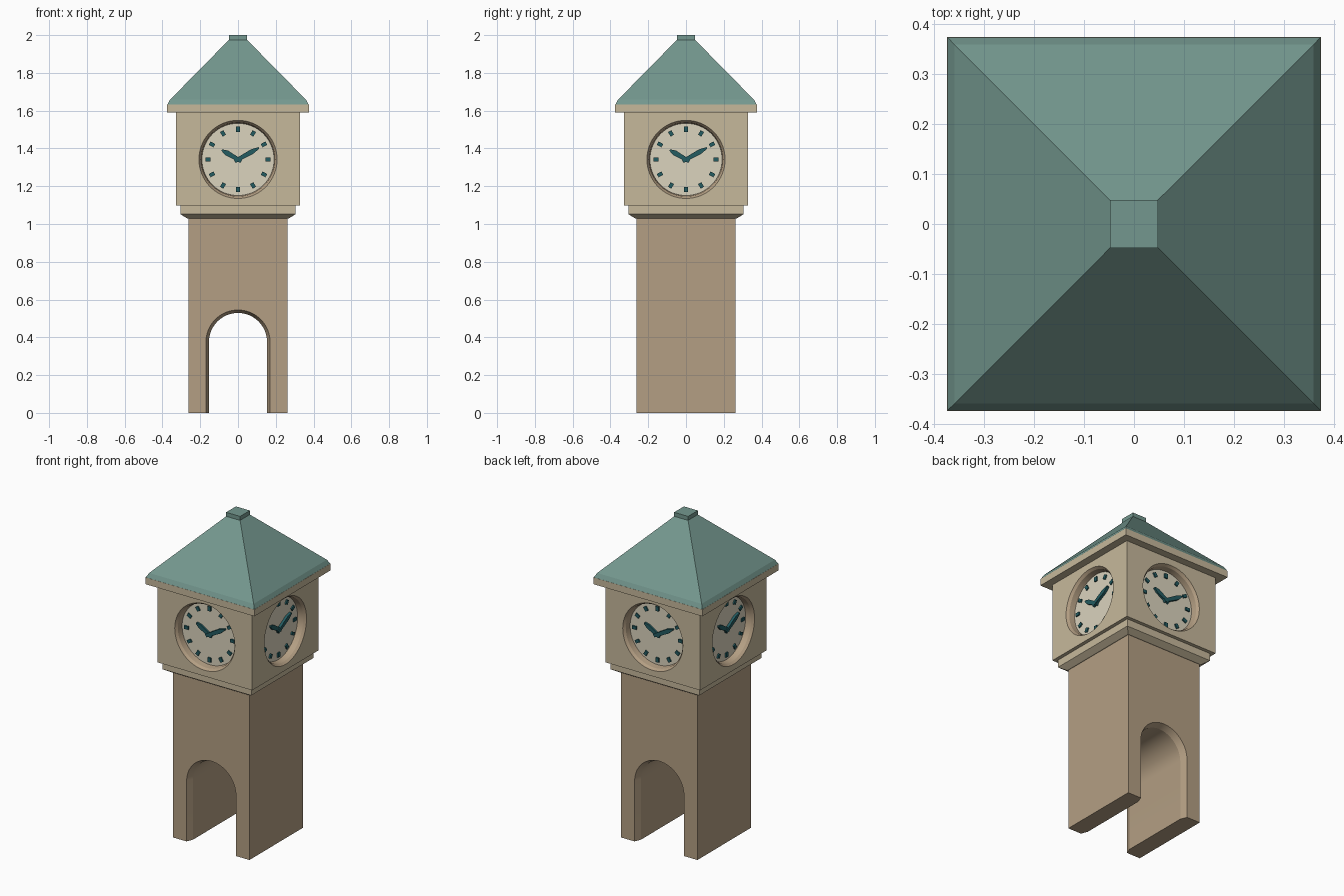
import bpy, bmesh, math
from mathutils import Matrix, Vector

if "Cube" in bpy.data.objects:
    bpy.data.objects.remove(bpy.data.objects["Cube"])


def material(name, r, g, b):
    m = bpy.data.materials.new(name)
    m.diffuse_color = [(c / 255) ** 2.2 for c in (r, g, b)] + [1]
    m.use_nodes = True
    m.node_tree.nodes["Principled BSDF"].inputs["Base Color"].default_value = m.diffuse_color
    return m


TAN = material("tan_stone", 178, 157, 130)
CREAM = material("cream_stone", 197, 183, 154)
FACE = material("dial_face", 218, 210, 188)
GREEN = material("roof_green", 115, 150, 141)
TEAL = material("dark_teal", 40, 92, 97)


def loft(name, solids, mat, turn=0):
    """Each solid is a list of matching rings, skinned and capped."""
    bm = bmesh.new()
    for rings in solids:
        vs = [[bm.verts.new(p) for p in ring] for ring in rings]
        n = len(vs[0])
        for a, b in zip(vs, vs[1:]):
            for i in range(n):
                j = (i + 1) % n
                bm.faces.new((a[i], a[j], b[j], b[i]))
        bm.faces.new(vs[0])
        bm.faces.new(vs[-1])
    bmesh.ops.recalc_face_normals(bm, faces=bm.faces)
    bm.transform(Matrix.Rotation(turn * math.pi / 2, 4, 'Z'))
    me = bpy.data.meshes.new(name)
    bm.to_mesh(me)
    bm.free()
    me.materials.append(mat)
    ob = bpy.data.objects.new(name, me)
    bpy.context.collection.objects.link(ob)
    return ob


def square(h, z):
    return [(-h, -h, z), (h, -h, z), (h, h, z), (-h, h, z)]


def tower_part(name, profile, mat):
    return loft(name, [[square(h, z) for h, z in profile]], mat)


def circle(r, y, n=64):
    return [(r * math.cos(2 * math.pi * i / n), y,
             ZC + r * math.sin(2 * math.pi * i / n)) for i in range(n)]


def arch(r, y, n=32):
    pts = [(-r, y, -0.1), (r, y, -0.1)]
    return pts + [(r * math.cos(math.pi * i / n), y,
                   0.375 + r * math.sin(math.pi * i / n)) for i in range(n + 1)]


def flat(points, angle, y0, y1):
    """Plate on the dial: (across, along) points turned clockwise from 12."""
    s, c = math.sin(angle), math.cos(angle)
    pts = [(u * c + v * s, ZC - u * s + v * c) for u, v in points]
    return [[(x, y, z) for x, z in pts] for y in (y0, y1)]


def cut(ob, cutters):
    for c in cutters:
        m = ob.modifiers.new("cut", 'BOOLEAN')
        m.operation, m.solver, m.object = 'DIFFERENCE', 'EXACT', c
        m.material_mode = 'TRANSFER'
    dg = bpy.context.evaluated_depsgraph_get()
    me = bpy.data.meshes.new_from_object(ob.evaluated_get(dg))
    ob.modifiers.clear()
    ob.data = me
    for c in cutters:
        bpy.data.objects.remove(c)
    bpy.ops.object.select_all(action='DESELECT')
    ob.select_set(True)
    bpy.context.view_layer.objects.active = ob
    bpy.ops.object.shade_smooth_by_angle(angle=math.radians(10))


ZC = 1.342     # dial centre height
HS = 0.263     # shaft half width
HB = 0.327     # clock room half width

# Shaft with a chamfered archway running front to back
shaft = tower_part("shaft", [(HS, 0), (HS, 1.03)], TAN)
archway = loft("archway_cutter", [[arch(r, y) for r, y in (
    (0.17, -HS - 0.05), (0.17, -HS), (0.154, -HS + 0.04),
    (0.154, HS - 0.04), (0.17, HS), (0.17, HS + 0.05))]], TAN)
cut(shaft, [archway])

# Corbel band, clock room, eave slab, roof and cap
tower_part("corbel", [(0.27, 1.03), (0.305, 1.052), (0.305, 1.098)], CREAM)
room = tower_part("clock_room", [(HB, 1.098), (HB, 1.59)], CREAM)
tower_part("eave", [(0.375, 1.59), (0.375, 1.632)], CREAM)
tower_part("roof", [(0.374, 1.632), (0.36, 1.658), (0.043, 1.98)], GREEN)
tower_part("roof_cap", [(0.048, 1.973), (0.048, 2.0)], GREEN)

# Round recesses on all four sides
cut(room, [loft("recess_cutter", [[circle(r, y) for r, y in (
    (0.207, -HB - 0.03), (0.207, -HB), (0.196, -HB + 0.015),
    (0.19, -HB + 0.06))]], TAN, k) for k in range(4)])

# Dials: face, hour marks and two hands on each side
yd = -HB + 0.05
mark = [(-0.01, 0.145), (0.01, 0.145), (0.01, 0.173), (-0.01, 0.173)]


def hand(length, w):
    return [(-0.01, -0.02), (0.01, -0.02), (w, length * 0.7),
            (0.004, length), (-0.004, length), (-w, length * 0.7)]


for k, side in enumerate(("front", "right", "back", "left")):
    loft(side + "_dial", [[circle(0.191, yd), circle(0.191, yd + 0.02)]], FACE, k)
    loft(side + "_hour_marks", [flat(mark, i * math.pi / 6, yd + 0.005, yd - 0.008)
                                for i in range(12)], TEAL, k)
    loft(side + "_hour_hand", [flat(hand(0.1, 0.014), math.radians(-60),
                                    yd + 0.005, yd - 0.012)], TEAL, k)
    loft(side + "_minute_hand", [flat(hand(0.127, 0.013), math.radians(61),
                                      yd + 0.005, yd - 0.016)], TEAL, k)
